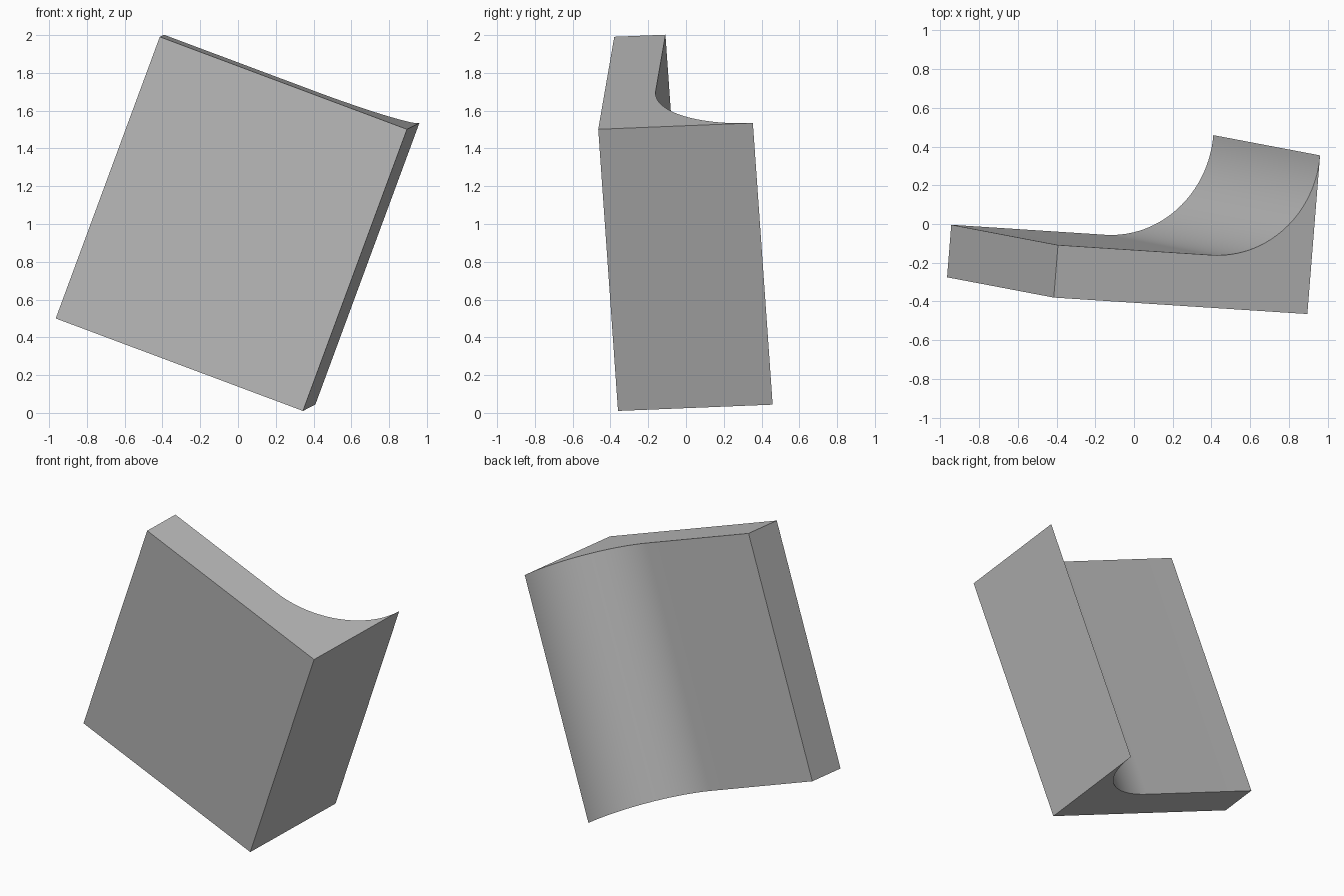
import bpy
import bmesh
from math import sin, cos, pi, radians
from mathutils import Vector, Matrix

cube = bpy.data.objects.get("Cube")
if cube:
    bpy.data.objects.remove(cube, do_unlink=True)

WIDTH, LENGTH = 1.40, 1.593      # plate width and extrusion length
THICK, RADIUS = 0.272, 0.55      # plate thickness and fillet radius
STEPS = 32

# Flat grey material
grey = bpy.data.materials.new("plain_grey")
grey.use_nodes = True
colour = (0.5, 0.5, 0.5, 1)
grey.diffuse_color = colour
grey.node_tree.nodes["Principled BSDF"].inputs["Base Color"].default_value = colour

# Cross-section: flat plate that sweeps up in a quarter arc to a sharp lip
profile = [(0, 0), (WIDTH, 0)]
for i in range(STEPS + 1):
    a = pi / 2 * i / STEPS
    profile.append((WIDTH - RADIUS + RADIUS * cos(a),
                    THICK + RADIUS - RADIUS * sin(a)))
profile.append((0, THICK))

# Extrude the cross-section along its length
bm = bmesh.new()
face = bm.faces.new([bm.verts.new((u, v, 0)) for u, v in profile])
result = bmesh.ops.extrude_face_region(bm, geom=[face])
top = [g for g in result["geom"] if isinstance(g, bmesh.types.BMVert)]
bmesh.ops.translate(bm, vec=(0, 0, LENGTH), verts=top)
bmesh.ops.recalc_face_normals(bm, faces=bm.faces)

# Tilt the block: axes along its width, depth and length
across = Vector((1.31, -0.085, -0.49)).normalized()
along = Vector((0.555, -0.105, 1.49))
along = (along - across * along.dot(across)).normalized()
depth = along.cross(across)
tilt = Matrix((across, depth, along)).transposed().to_4x4()
bm.transform(Matrix.Translation((-0.965, -0.275, 0.5)) @ tilt)

mesh = bpy.data.meshes.new("curved_block")
bm.to_mesh(mesh)
bm.free()
mesh.materials.append(grey)
block = bpy.data.objects.new("curved_block", mesh)
bpy.context.collection.objects.link(block)

# Smooth the arc, keep the edges sharp
bpy.ops.object.select_all(action="DESELECT")
block.select_set(True)
bpy.context.view_layer.objects.active = block
bpy.ops.object.shade_smooth_by_angle(angle=radians(30))
